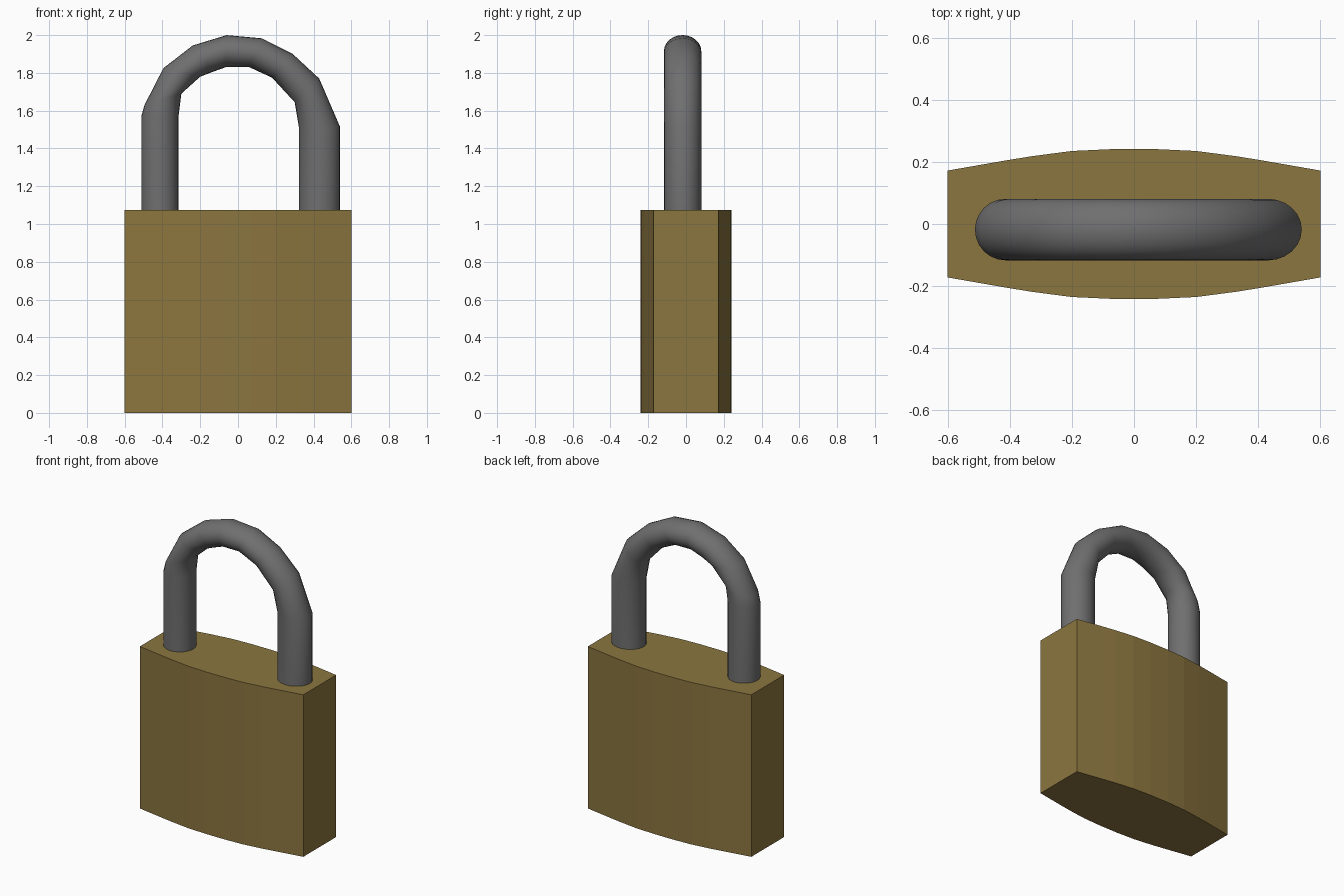
import bpy
import bmesh
import math
from mathutils import Vector

if "Cube" in bpy.data.objects:
    bpy.data.objects.remove(bpy.data.objects["Cube"], do_unlink=True)


def make_material(name, colour):
    mat = bpy.data.materials.new(name)
    mat.use_nodes = True
    mat.diffuse_color = colour
    mat.node_tree.nodes["Principled BSDF"].inputs["Base Color"].default_value = colour
    return mat


def make_object(name, bm, mat):
    bmesh.ops.recalc_face_normals(bm, faces=bm.faces)
    mesh = bpy.data.meshes.new(name)
    bm.to_mesh(mesh)
    bm.free()
    mesh.materials.append(mat)
    obj = bpy.data.objects.new(name, mesh)
    bpy.context.collection.objects.link(obj)
    return obj


brass = make_material("brass", (0.26, 0.18, 0.05, 1))
steel = make_material("dark steel", (0.16, 0.16, 0.16, 1))

# Body: bowed outline, mirrored in both directions and extruded upward
BODY_TOP = 1.075
half = [(0.6, 0.172), (0.41, 0.205), (0.33, 0.218), (0.2, 0.235), (0.07, 0.241)]
back = half + [(-x, y) for x, y in reversed(half)]
outline = back + [(-x, -y) for x, y in back]
bm = bmesh.new()
base = bm.faces.new([bm.verts.new((x, y, 0)) for x, y in outline])
top = bmesh.ops.extrude_face_region(bm, geom=[base])["geom"]
bmesh.ops.translate(bm, vec=(0, 0, BODY_TOP),
                    verts=[v for v in top if isinstance(v, bmesh.types.BMVert)])
make_object("body", bm, brass)

# Shackle: round rings spanning matching outer and inner points of the hoop
SIDES = 24
DEPTH, CENTRE_Y = 0.099, -0.018
FOOT = BODY_TOP - 0.02
hoop = [
    ((-0.512, FOOT), (-0.315, FOOT)),
    ((-0.512, 1.57), (-0.315, 1.57)),
    ((-0.495, 1.63), (-0.30, 1.69)),
    ((-0.395, 1.825), (-0.20, 1.78)),
    ((-0.24, 1.945), (-0.135, 1.805)),
    ((-0.06, 2.0), (-0.065, 1.83)),
    ((0.125, 1.983), (0.06, 1.83)),
    ((0.29, 1.90), (0.18, 1.775)),
    ((0.43, 1.77), (0.30, 1.645)),
    ((0.54, 1.515), (0.322, 1.515)),
    ((0.54, FOOT), (0.322, FOOT)),
]
bm = bmesh.new()
rings = []
for outer, inner in hoop:
    a = Vector((outer[0], CENTRE_Y, outer[1]))
    b = Vector((inner[0], CENTRE_Y, inner[1]))
    middle, reach = (a + b) / 2, (a - b) / 2
    ring = []
    for i in range(SIDES):
        t = math.tau * i / SIDES
        ring.append(bm.verts.new(middle + reach * math.cos(t)
                                 + Vector((0, DEPTH * math.sin(t), 0))))
    rings.append(ring)
for r, s in zip(rings, rings[1:]):
    for i in range(SIDES):
        j = (i + 1) % SIDES
        bm.faces.new((r[i], r[j], s[j], s[i]))
bm.faces.new(rings[0])
bm.faces.new(rings[-1])
shackle = make_object("shackle", bm, steel)

bpy.ops.object.select_all(action="DESELECT")
shackle.select_set(True)
bpy.context.view_layer.objects.active = shackle
bpy.ops.object.shade_smooth_by_angle(angle=math.radians(50))
